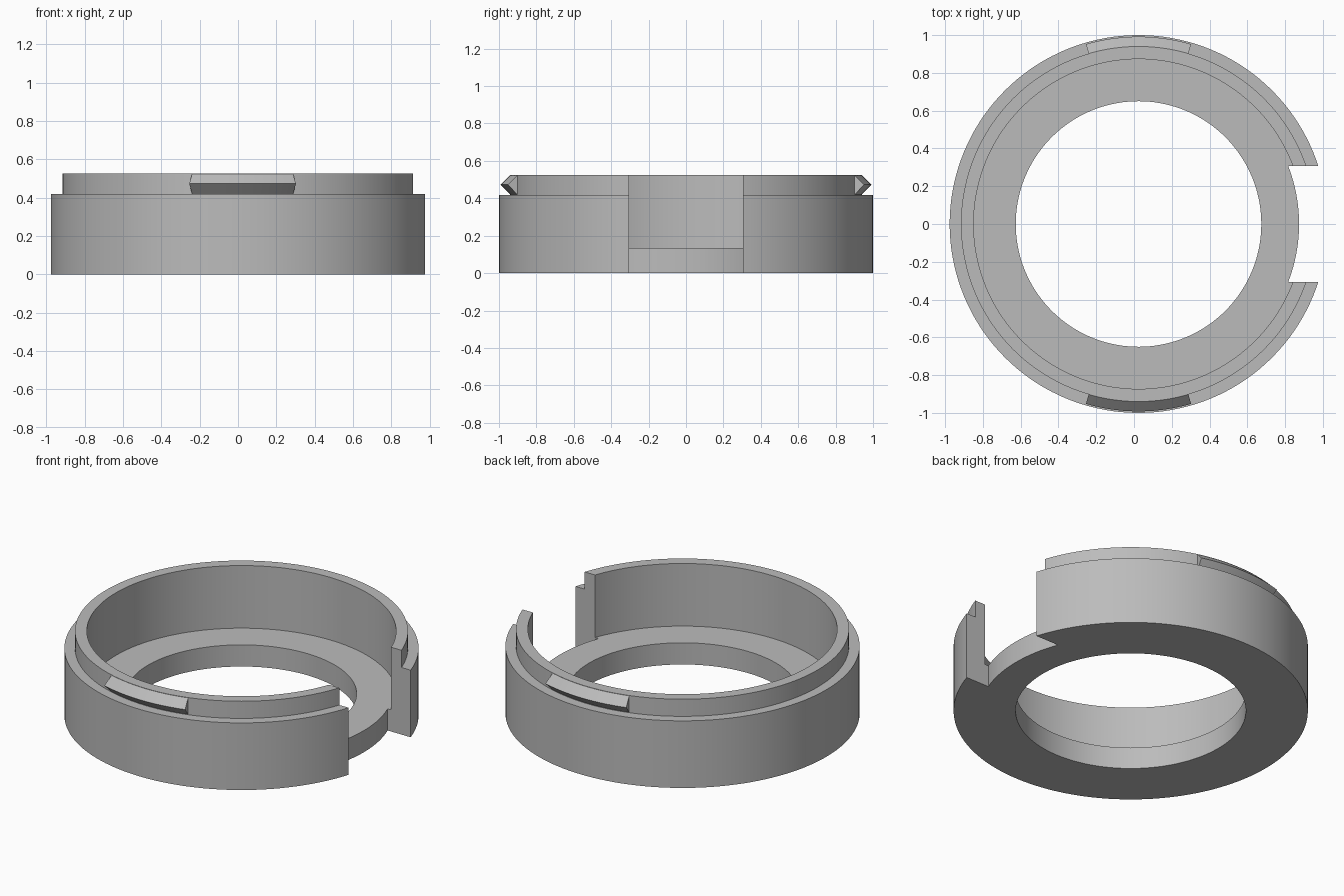
import bpy
import bmesh
from math import asin, cos, pi, radians, sin

CENTRE_X = 0.024
SEGMENTS = 144
HALF_GAP = 0.306
LEDGE_RADIUS = 0.85

cube = bpy.data.objects.get("Cube")
if cube:
    bpy.data.objects.remove(cube, do_unlink=True)

grey = bpy.data.materials.new("plain grey")
grey.use_nodes = True
grey.diffuse_color = (0.5, 0.5, 0.5, 1)
grey.node_tree.nodes["Principled BSDF"].inputs["Base Color"].default_value = (0.5, 0.5, 0.5, 1)


def finish(bm, name):
    bmesh.ops.recalc_face_normals(bm, faces=bm.faces)
    mesh = bpy.data.meshes.new(name)
    bm.to_mesh(mesh)
    bm.free()
    mesh.materials.append(grey)
    obj = bpy.data.objects.new(name, mesh)
    obj.location.x = CENTRE_X
    bpy.context.collection.objects.link(obj)
    return obj


def sweep(name, profile, start, end, steps):
    """Turn a closed (radius, height) profile about z, capping partial turns."""
    bm = bmesh.new()
    full = end - start > 2 * pi - 0.001
    rings = []
    for i in range(steps if full else steps + 1):
        a = start + (end - start) * i / steps
        rings.append([bm.verts.new((r * cos(a), r * sin(a), z)) for r, z in profile])
    n = len(profile)
    for i in range(steps):
        p, q = rings[i], rings[(i + 1) % len(rings)]
        for j in range(n):
            k = (j + 1) % n
            bm.faces.new((p[j], p[k], q[k], q[j]))
    if not full:
        bm.faces.new(rings[0])
        bm.faces.new(rings[-1])
    return finish(bm, name)


def smooth(obj):
    bpy.ops.object.select_all(action='DESELECT')
    obj.select_set(True)
    bpy.context.view_layer.objects.active = obj
    bpy.ops.object.shade_smooth_by_angle(angle=radians(30))


# Stepped ring with an inner floor ledge
body = sweep("ring_body", [(0.65, 0), (1, 0), (1, 0.418), (0.94, 0.418),
                           (0.94, 0.525), (0.873, 0.525), (0.873, 0.135),
                           (0.65, 0.135)], 0, 2 * pi, SEGMENTS)

# Side opening: straight sides, rounded along the floor ledge
bm = bmesh.new()
limit = asin(HALF_GAP / LEDGE_RADIUS)
outline = [(1.3, -HALF_GAP)]
for i in range(17):
    a = limit * (i / 8 - 1)
    outline.append((LEDGE_RADIUS * cos(a), LEDGE_RADIUS * sin(a)))
outline.append((1.3, HALF_GAP))
base = bm.faces.new([bm.verts.new((x, y, -0.2)) for x, y in outline])
raised = bmesh.ops.extrude_face_region(bm, geom=[base])
bmesh.ops.translate(bm, vec=(0, 0, 1),
                    verts=[v for v in raised["geom"] if isinstance(v, bmesh.types.BMVert)])
cutter = finish(bm, "opening_cutter")
cutter.hide_render = True

cut = body.modifiers.new("opening", 'BOOLEAN')
cut.operation = 'DIFFERENCE'
cut.solver = 'EXACT'
cut.object = cutter
bpy.context.view_layer.objects.active = body
bpy.ops.object.modifier_apply(modifier=cut.name)
bpy.data.objects.remove(cutter, do_unlink=True)
smooth(body)

# Wedge-shaped snap ridges on the front and back of the lip
half = radians(16.3)
for name, middle in (("front_snap_ridge", -pi / 2), ("back_snap_ridge", pi / 2)):
    smooth(sweep(name, [(0.938, 0.418), (0.992, 0.473), (0.938, 0.525)],
                 middle - half, middle + half, 14))
